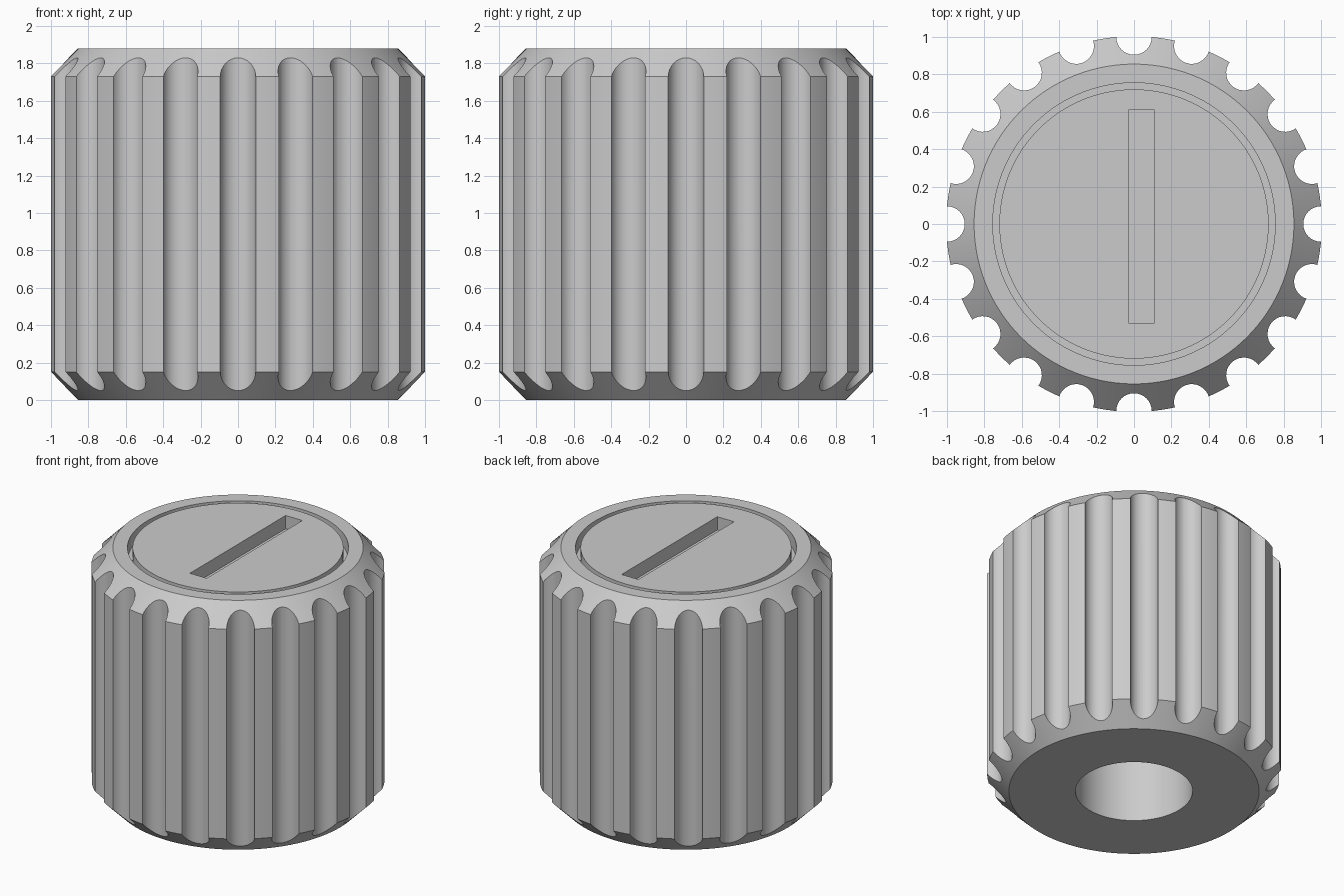
import bpy, bmesh, math
from mathutils import Matrix, Vector

cube = bpy.data.objects.get("Cube")
if cube:
    bpy.data.objects.remove(cube, do_unlink=True)

HEIGHT, RADIUS, RIM, CHAMFER = 1.88, 1.0045, 0.855, 0.15
FLUTES, FLUTE_R = 20, 0.095
RECESS = 0.1

# Single grey plastic
grey = bpy.data.materials.new("grey_plastic")
grey.use_nodes = True
colour = (0.6, 0.6, 0.6, 1)
grey.diffuse_color = colour
grey.node_tree.nodes["Principled BSDF"].inputs["Base Color"].default_value = colour


def make_object(name, bm):
    bmesh.ops.recalc_face_normals(bm, faces=bm.faces)
    mesh = bpy.data.meshes.new(name)
    bm.to_mesh(mesh)
    bm.free()
    mesh.materials.append(grey)
    obj = bpy.data.objects.new(name, mesh)
    bpy.context.collection.objects.link(obj)
    return obj


def lathe(name, profile, steps):
    bm = bmesh.new()
    verts = [bm.verts.new((r, 0, z)) for r, z in profile]
    edges = [bm.edges.new(pair) for pair in zip(verts, verts[1:])]
    bmesh.ops.spin(bm, geom=verts + edges, cent=(0, 0, 0), axis=(0, 0, 1),
                   angle=math.tau, steps=steps, use_duplicate=False)
    bmesh.ops.remove_doubles(bm, verts=bm.verts, dist=1e-5)
    # Close the two flat discs on the axis
    bmesh.ops.holes_fill(bm, edges=[e for e in bm.edges if e.is_boundary], sides=0)
    return make_object(name, bm)


def cut(target, cutter):
    cutter.hide_render = True
    mod = target.modifiers.new("cut", 'BOOLEAN')
    mod.operation, mod.solver, mod.object = 'DIFFERENCE', 'EXACT', cutter
    bpy.context.view_layer.objects.active = target
    bpy.ops.object.modifier_apply(modifier=mod.name)
    bpy.data.objects.remove(cutter, do_unlink=True)


# Turned body: shaft bore, chamfered barrel and ring groove in the top
knob = lathe("knob_body", [
    (0.4, 1.2), (0.4, 0), (RIM, 0), (RADIUS, CHAMFER),
    (RADIUS, HEIGHT - CHAMFER), (RIM, HEIGHT),
    (0.755, HEIGHT), (0.755, HEIGHT - RECESS),
    (0.72, HEIGHT - RECESS), (0.72, HEIGHT)], 120)

# Grip flutes around the barrel
bm = bmesh.new()
for i in range(FLUTES):
    turn = Matrix.Rotation(math.tau * i / FLUTES, 4, 'Z')
    place = turn @ Matrix.Translation((1, 0, HEIGHT / 2))
    bmesh.ops.create_cone(bm, cap_ends=True, segments=32, radius1=FLUTE_R,
                          radius2=FLUTE_R, depth=HEIGHT + 0.2, matrix=place)
cut(knob, make_object("flute_cutter", bm))

# Straight indicator slot in the top
bm = bmesh.new()
bmesh.ops.create_cube(bm, size=1, matrix=Matrix.Translation((0.04, 0.04, HEIGHT))
                      @ Matrix.Diagonal(Vector((0.14, 1.14, 2 * RECESS, 1))))
cut(knob, make_object("slot_cutter", bm))

# Smooth curved walls, crisp edges
for obj in bpy.context.selected_objects:
    obj.select_set(False)
knob.select_set(True)
bpy.context.view_layer.objects.active = knob
bpy.ops.object.shade_smooth_by_angle(angle=math.radians(30))
